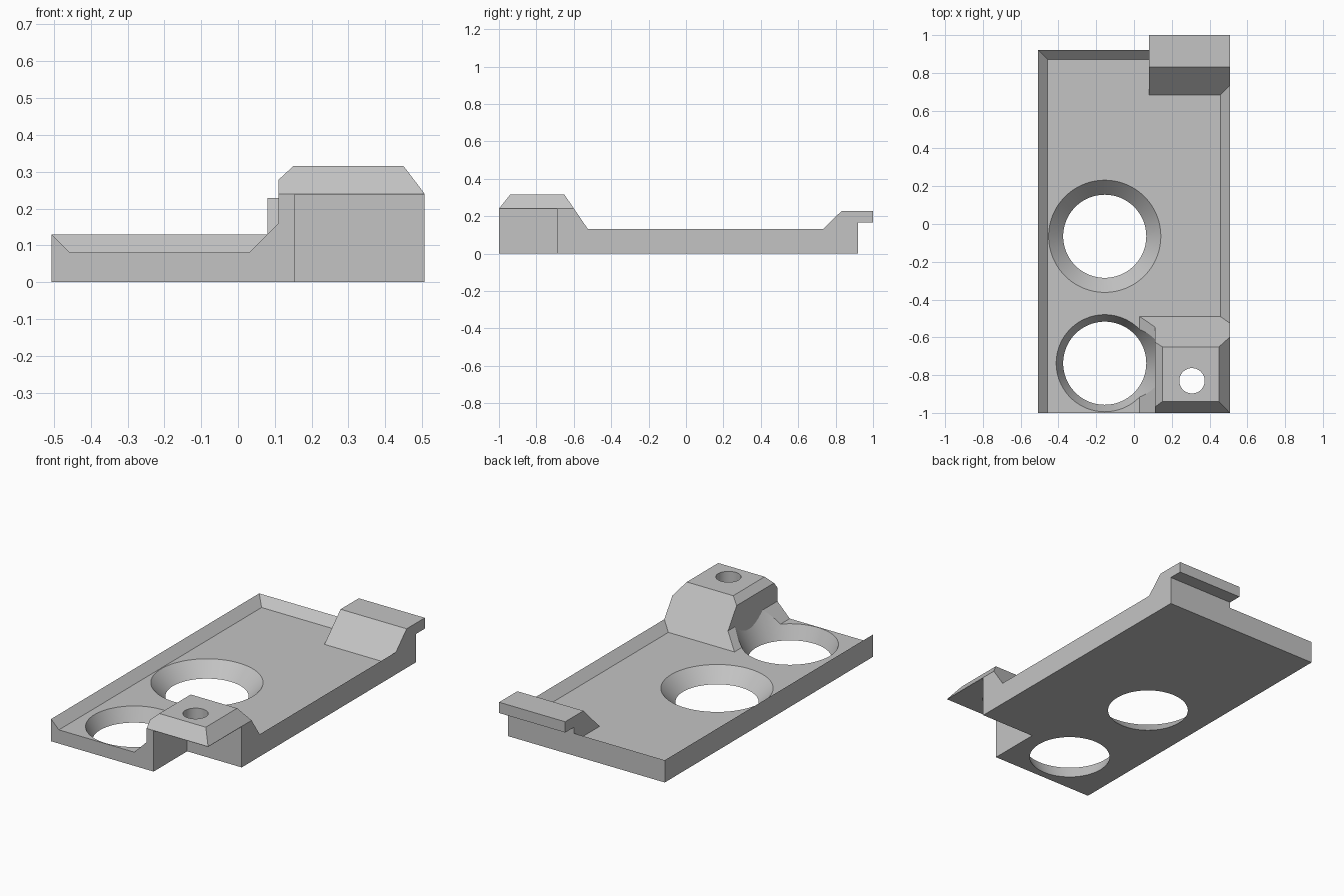
import bpy, bmesh, math
from mathutils import Vector

default = bpy.data.objects.get("Cube")
if default:
    bpy.data.objects.remove(default, do_unlink=True)

grey = bpy.data.materials.new("plain_grey")
grey.use_nodes = True
GREY = (0.55, 0.55, 0.55, 1)
grey.diffuse_color = GREY
grey.node_tree.nodes["Principled BSDF"].inputs["Base Color"].default_value = GREY


def finish(name, bm):
    bmesh.ops.recalc_face_normals(bm, faces=bm.faces)
    mesh = bpy.data.meshes.new(name)
    bm.to_mesh(mesh)
    bm.free()
    mesh.materials.append(grey)
    obj = bpy.data.objects.new(name, mesh)
    bpy.context.collection.objects.link(obj)
    return obj


def clipped_box(name, lo, hi, planes=()):
    """Box between two corners, with the outside of each (point, normal) plane cut off."""
    bm = bmesh.new()
    bmesh.ops.create_cube(bm, size=1)
    for v in bm.verts:
        v.co = Vector([a + (b - a) * (c + 0.5) for a, b, c in zip(lo, hi, v.co)])
    for point, normal in planes:
        bmesh.ops.bisect_plane(bm, geom=bm.verts[:] + bm.edges[:] + bm.faces[:],
                               plane_co=point, plane_no=normal, clear_outer=True)
        rim = [e for e in bm.edges if e.is_boundary]
        bmesh.ops.holes_fill(bm, edges=rim, sides=0)
    return finish(name, bm)


def cone(name, x, y, z0, z1, r0, r1, sides=96):
    bm = bmesh.new()
    bmesh.ops.create_cone(bm, cap_ends=True, segments=sides,
                          radius1=r0, radius2=r1, depth=z1 - z0)
    bmesh.ops.translate(bm, verts=bm.verts, vec=(x, y, (z0 + z1) / 2))
    return finish(name, bm)


def prism_x(name, profile, x0, x1):
    """Profile of (y, z) points extruded along x."""
    bm = bmesh.new()
    face = bm.faces.new([bm.verts.new((x0, y, z)) for y, z in profile])
    ext = bmesh.ops.extrude_face_region(bm, geom=[face])
    moved = [g for g in ext["geom"] if isinstance(g, bmesh.types.BMVert)]
    bmesh.ops.translate(bm, verts=moved, vec=(x1 - x0, 0, 0))
    return finish(name, bm)


def combine(target, other, operation):
    mod = target.modifiers.new(operation.lower(), "BOOLEAN")
    mod.operation = operation
    mod.solver = "EXACT"
    mod.object = other
    bpy.context.view_layer.objects.active = target
    bpy.ops.object.modifier_apply(modifier=mod.name)
    bpy.data.objects.remove(other, do_unlink=True)


W, FLOOR, RIM = 0.507, 0.08, 0.13

# Base plate with a recessed tray and sloping rims on three sides
plate = clipped_box("mounting_plate", (-W, -1, 0), (W, 0.92, RIM))
tray = clipped_box("tray_cutter", (-0.8, -1.2, FLOOR), (0.8, 1.2, 0.3), [
    ((-0.457, 0, FLOOR), (-1, 0, -1)),
    ((0.457, 0, FLOOR), (1, 0, -1)),
    ((0, 0.87, FLOOR), (0, 1, -1)),
])
combine(plate, tray, "DIFFERENCE")

# Sloping foot beside the corner mount
back_slope = ((0, -0.65, 0.315), (0, 0.235, 0.16))
foot = clipped_box("mount_foot", (0.03, -1, 0), (0.2, -0.49, 0.16),
                   [back_slope, ((0.03, 0, FLOOR), (-1, 0, 1))])
combine(plate, foot, "UNION")

# Two countersunk openings, each a cone running past both faces
for y, rim_radius in ((-0.065, 0.297), (-0.737, 0.257)):
    inner = 0.22
    slope = (rim_radius - inner) / FLOOR
    z0, z1 = -0.03, 0.2
    opening = cone("opening_cutter", -0.155, y, z0, z1,
                   inner + slope * z0, inner + slope * z1)
    combine(plate, opening, "DIFFERENCE")

# Corner mount with chamfered top
mount = clipped_box("corner_mount", (0.11, -1, 0), (W, -0.49, 0.315), [
    back_slope,
    ((0.11, 0, 0.278), (-0.037, 0, 0.04)),
    ((W, 0, 0.24), (0.075, 0, 0.057)),
    ((0, -1, 0.24), (0, -0.075, 0.06)),
])
combine(plate, mount, "UNION")

# Rear hook with an overhanging lip
hook = prism_x("rear_hook", [(0.683, FLOOR), (0.832, 0.228), (1, 0.228), (1, 0.165),
                             (0.92, 0.165), (0.92, 0), (0.683, 0)], 0.08, W)
combine(plate, hook, "UNION")

# Open notch under the corner mount, and its screw hole
notch = clipped_box("notch_cutter", (0.155, -1.2, -0.1), (0.7, -0.69, 0.238))
combine(plate, notch, "DIFFERENCE")
screw = cone("screw_hole_cutter", 0.307, -0.83, 0.15, 0.4, 0.067, 0.067, 48)
combine(plate, screw, "DIFFERENCE")

# Smooth round walls, crisp edges elsewhere
bpy.ops.object.select_all(action="DESELECT")
plate.select_set(True)
bpy.context.view_layer.objects.active = plate
bpy.ops.object.shade_smooth_by_angle(angle=math.radians(10))
